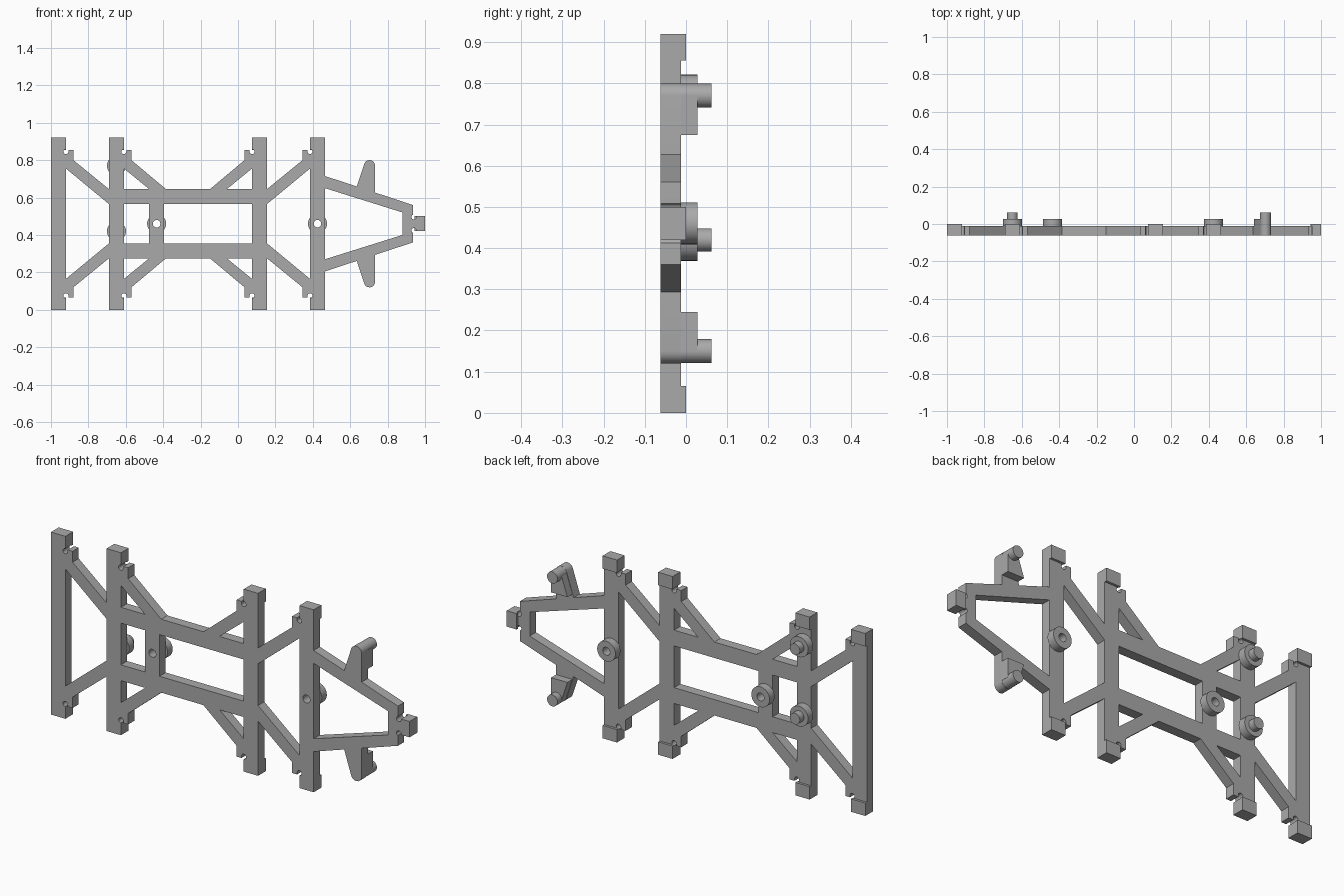
import bpy
import bmesh
import math

if "Cube" in bpy.data.objects:
    bpy.data.objects.remove(bpy.data.objects["Cube"])

MID = 0.46                                  # height of the symmetry line
FRONT, BACK, CAP, BOSS, PIN = -0.0615, -0.012, 0.0, 0.028, 0.0615

grey = bpy.data.materials.new("plain grey")
grey.use_nodes = True
grey.diffuse_color = (0.4, 0.4, 0.4, 1)
grey.node_tree.nodes["Principled BSDF"].inputs["Base Color"].default_value = (0.4, 0.4, 0.4, 1)


def prism(name, points, y0=FRONT, y1=BACK):
    """Extrude an x/z profile, measured from the symmetry line, along y."""
    bm = bmesh.new()
    face = bm.faces.new([bm.verts.new((x, y0, MID + z)) for x, z in points])
    out = bmesh.ops.extrude_face_region(bm, geom=[face])
    moved = [v for v in out["geom"] if isinstance(v, bmesh.types.BMVert)]
    bmesh.ops.translate(bm, verts=moved, vec=(0, y1 - y0, 0))
    bmesh.ops.recalc_face_normals(bm, faces=bm.faces)
    mesh = bpy.data.meshes.new(name)
    bm.to_mesh(mesh)
    bm.free()
    mesh.materials.append(grey)
    obj = bpy.data.objects.new(name, mesh)
    bpy.context.collection.objects.link(obj)
    return obj


def pair(name, points, y0=FRONT, y1=BACK):
    """Upper part and its mirror image below the symmetry line."""
    prism("upper_" + name, points, y0, y1)
    prism("lower_" + name, [(x, -z) for x, z in points], y0, y1)


def arc(x, z, r, start, end, n=12):
    angles = [math.radians(start + (end - start) * i / n) for i in range(n + 1)]
    return [(x + r * math.cos(a), z + r * math.sin(a)) for a in angles]


def rect(x0, x1, z0, z1):
    return [(x0, z0), (x1, z0), (x1, z1), (x0, z1)]


def disc(name, x, z, r, y0, y1):
    obj = prism(name, arc(x, z, r, 0, 360, 32)[:-1], y0, y1)
    smooth(obj)
    return obj


def smooth(obj):
    bpy.ops.object.select_all(action="DESELECT")
    bpy.context.view_layer.objects.active = obj
    obj.select_set(True)
    bpy.ops.object.shade_smooth_by_angle(angle=math.radians(30))


def drill(targets, x):
    """Bore a through hole on the symmetry line."""
    cutter = disc("hole_cutter", x, 0, 0.02, -0.2, 0.2)
    cutter.hide_render = True
    for obj in targets:
        mod = obj.modifiers.new("hole", "BOOLEAN")
        mod.operation, mod.solver, mod.object = "DIFFERENCE", "EXACT", cutter
        bpy.context.view_layer.objects.active = obj
        bpy.ops.object.modifier_apply(modifier=mod.name)
        smooth(obj)
    bpy.data.objects.remove(cutter)


# Posts with a notched hook near each end and thicker end caps
half = [(0, 0.46), (0.08, 0.46)] + arc(0.08, 0.385, 0.013, 90, 360)
half += [(0.093, 0.395), (0.12, 0.395), (0.12, 0.34), (0.08, 0.295)]
profile = half + [(u, -z) for u, z in reversed(half)]
posts = []
for i, (x, side) in enumerate([(-1, 1), (-0.69, 1), (0.155, -1), (0.465, -1)]):
    posts.append(prism(f"post_{i + 1}", [(x + side * u, z) for u, z in profile]))
    pair(f"post_cap_{i + 1}", rect(*sorted((x, x + side * 0.08)), 0.395, 0.46), BACK, CAP)

# Long rails and the short cross bar
pair("rail", rect(-0.61, 0.075, 0.105, 0.185))
cross_bar = prism("cross_bar", rect(-0.475, -0.395, -0.105, 0.105))

# Diagonal struts: long ones reach the next post, short ones land on the rail
for i, (x, side) in enumerate([(-1, 1), (0.465, -1)]):
    pts = [(0.08, 0.295), (0.12, 0.34), (0.31, 0.185), (0.31, 0.105)]
    pair(f"long_strut_{i + 1}", [(x + side * u, z) for u, z in pts])
for i, (x, side) in enumerate([(-0.69, 1), (0.155, -1)]):
    pts = [(0.08, 0.295), (0.12, 0.34), (0.305, 0.185), (0.215, 0.185)]
    pair(f"short_strut_{i + 1}", [(x + side * u, z) for u, z in pts])

# Tapered nose frame with notched tip
pair("nose_beam", [(0.465, 0.19), (0.465, 0.255), (0.935, 0.1), (0.935, 0.06), (0.88, 0.06)])
tip = [(0.88, 0.06), (0.935, 0.06)] + arc(0.94, 0.036, 0.013, 115, 360)
tip += [(0.953, 0.04), (1.0, 0.04)]
prism("nose_tip", tip + [(x, -z) for x, z in reversed(tip)])
prism("nose_cap", rect(0.945, 1.0, -0.04, 0.04), BACK, CAP)

# Fins with a stepped rear block and a round pin
fin = [(0.635, 0.198), (0.733, 0.166)] + arc(0.703, 0.31, 0.03, 0, 165)
pair("fin", fin)
pair("fin_block", [(0.642, 0.215), (0.733, 0.215), (0.733, 0.31), (0.674, 0.31)], BACK, BOSS)
for name, z in (("upper_fin_pin", 0.31), ("lower_fin_pin", -0.31)):
    disc(name, 0.703, z, 0.029, BACK, PIN)
for side in ("upper", "lower"):
    smooth(bpy.data.objects[side + "_fin"])

# Stepped studs on the second post
for name, z in (("upper_stud", 0.31), ("lower_stud", -0.04)):
    disc(name + "_base", -0.65, z, 0.051, BACK, BOSS)
    disc(name + "_pin", -0.65, z, 0.028, BOSS, PIN)

# Drilled bosses on the cross bar and the fourth post
for name, plate, x in (("cross_bar_boss", cross_bar, -0.435), ("post_boss", posts[3], 0.425)):
    boss = disc(name, x, 0, 0.051, BACK, BOSS)
    drill([plate, boss], x)
